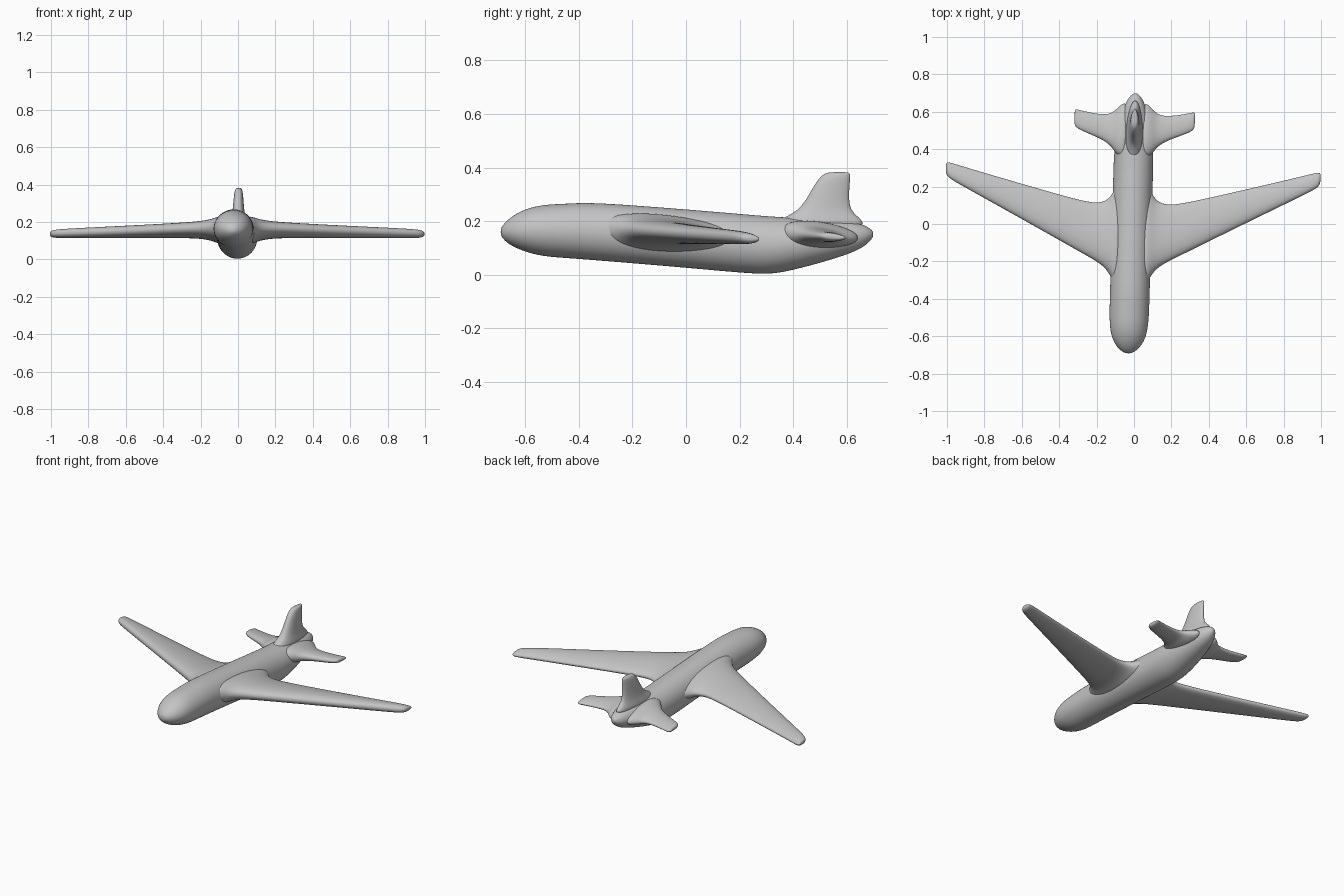
import bpy, bmesh, math
from mathutils import Vector

cube = bpy.data.objects.get("Cube")
if cube:
    bpy.data.objects.remove(cube, do_unlink=True)

# One plain grey paint
grey = bpy.data.materials.new("plain grey")
grey.use_nodes = True
colour = (0.55, 0.55, 0.55, 1)
grey.diffuse_color = colour
bsdf = next(n for n in grey.node_tree.nodes if n.type == 'BSDF_PRINCIPLED')
bsdf.inputs["Base Color"].default_value = colour

YAW = -0.028          # the whole aircraft is turned slightly
PITCH = -0.08         # wings follow the nose-up slope of the body
SIDES = 24


def loft(name, rings, mirror=False):
    """Skin a list of equal-length rings, cap the ends and smooth the result."""
    bm = bmesh.new()
    loops = [[bm.verts.new(p) for p in ring] for ring in rings]
    for a, b in zip(loops, loops[1:]):
        for i in range(SIDES):
            j = (i + 1) % SIDES
            bm.faces.new((a[i], a[j], b[j], b[i]))
    for end in (loops[0], loops[-1]):
        bm.faces.new(end)
    bmesh.ops.recalc_face_normals(bm, faces=bm.faces)
    for f in bm.faces:
        f.smooth = True
    mesh = bpy.data.meshes.new(name)
    bm.to_mesh(mesh)
    bm.free()
    mesh.materials.append(grey)
    obj = bpy.data.objects.new(name, mesh)
    bpy.context.collection.objects.link(obj)
    obj.location.x = -0.012
    obj.rotation_euler.z = YAW
    if mirror:
        obj.modifiers.new("Mirror", 'MIRROR').use_mirror_merge = False
    sub = obj.modifiers.new("Smooth", 'SUBSURF')
    sub.levels = sub.render_levels = 2
    return obj


def angles():
    return [2 * math.pi * i / SIDES for i in range(SIDES)]


def foil(lead, trail, thick):
    """Rounded aerofoil: (chord position, height), fullest towards the front."""
    mid, half = (lead + trail) / 2, (trail - lead) / 2
    pts = []
    for a in angles():
        c, s = math.cos(a), math.sin(a)
        h = math.copysign(abs(s) ** 0.9, s)
        pts.append((mid - half * c, thick / 2 * h * (1 + 0.18 * c)))
    return pts


def surface(name, stations):
    """Mirrored wing from (span, leading edge, trailing edge, height, thickness)."""
    rings = []
    for x, lead, trail, z, thick in stations:
        mid = (lead + trail) / 2
        rings.append([(x, y, z + h + PITCH * (y - mid))
                      for y, h in foil(lead, trail, thick)])
    return loft(name, rings, mirror=True)


# Fuselage: (y, top, bottom, half width)
body = [
    (-0.692, 0.172, 0.148, 0.014), (-0.682, 0.188, 0.133, 0.035),
    (-0.66, 0.212, 0.112, 0.062), (-0.61, 0.243, 0.088, 0.092),
    (-0.54, 0.263, 0.068, 0.105), (-0.44, 0.266, 0.061, 0.107),
    (-0.36, 0.272, 0.055, 0.107), (-0.10, 0.253, 0.034, 0.107),
    (0.10, 0.237, 0.016, 0.107), (0.27, 0.222, 0.001, 0.107),
    (0.34, 0.217, 0.004, 0.107), (0.43, 0.212, 0.024, 0.102),
    (0.55, 0.206, 0.058, 0.080), (0.63, 0.197, 0.085, 0.058),
    (0.672, 0.184, 0.110, 0.038), (0.693, 0.168, 0.132, 0.018),
    (0.699, 0.160, 0.144, 0.007)]
loft("fuselage", [
    [(w * math.cos(a), y, (t + b) / 2 + (t - b) / 2 * math.sin(a)) for a in angles()]
    for y, t, b, w in body])

# Main wings, flaring into the body at the root
surface("main_wings", [
    (0.05, -0.36, 0.25, 0.150, 0.150), (0.095, -0.31, 0.19, 0.154, 0.135),
    (0.12, -0.255, 0.135, 0.155, 0.115), (0.17, -0.212, 0.108, 0.156, 0.094),
    (0.25, -0.17, 0.112, 0.155, 0.080), (0.50, -0.037, 0.175, 0.148, 0.068),
    (0.80, 0.12, 0.253, 0.141, 0.055), (0.93, 0.188, 0.288, 0.138, 0.048),
    (0.98, 0.216, 0.302, 0.136, 0.042), (0.997, 0.235, 0.302, 0.136, 0.028),
    (1.002, 0.25, 0.295, 0.136, 0.012)])

# Tailplanes
surface("tailplanes", [
    (0.03, 0.34, 0.67, 0.150, 0.110), (0.085, 0.36, 0.63, 0.148, 0.095),
    (0.11, 0.395, 0.60, 0.146, 0.072), (0.14, 0.43, 0.583, 0.145, 0.055),
    (0.20, 0.46, 0.583, 0.143, 0.044), (0.28, 0.49, 0.598, 0.141, 0.036),
    (0.31, 0.507, 0.606, 0.141, 0.030), (0.319, 0.52, 0.604, 0.141, 0.020),
    (0.322, 0.535, 0.597, 0.141, 0.009)])

# Tail fin: (height, leading edge, trailing edge, thickness)
fin = [
    (0.17, 0.31, 0.685, 0.10), (0.212, 0.36, 0.65, 0.085),
    (0.235, 0.41, 0.62, 0.070), (0.27, 0.442, 0.609, 0.060),
    (0.32, 0.470, 0.610, 0.052), (0.355, 0.492, 0.613, 0.046),
    (0.375, 0.512, 0.614, 0.036), (0.381, 0.528, 0.608, 0.024),
    (0.383, 0.545, 0.60, 0.012)]
loft("tail_fin", [
    [(h, y, z) for y, h in foil(lead, trail, thick)]
    for z, lead, trail, thick in fin])
